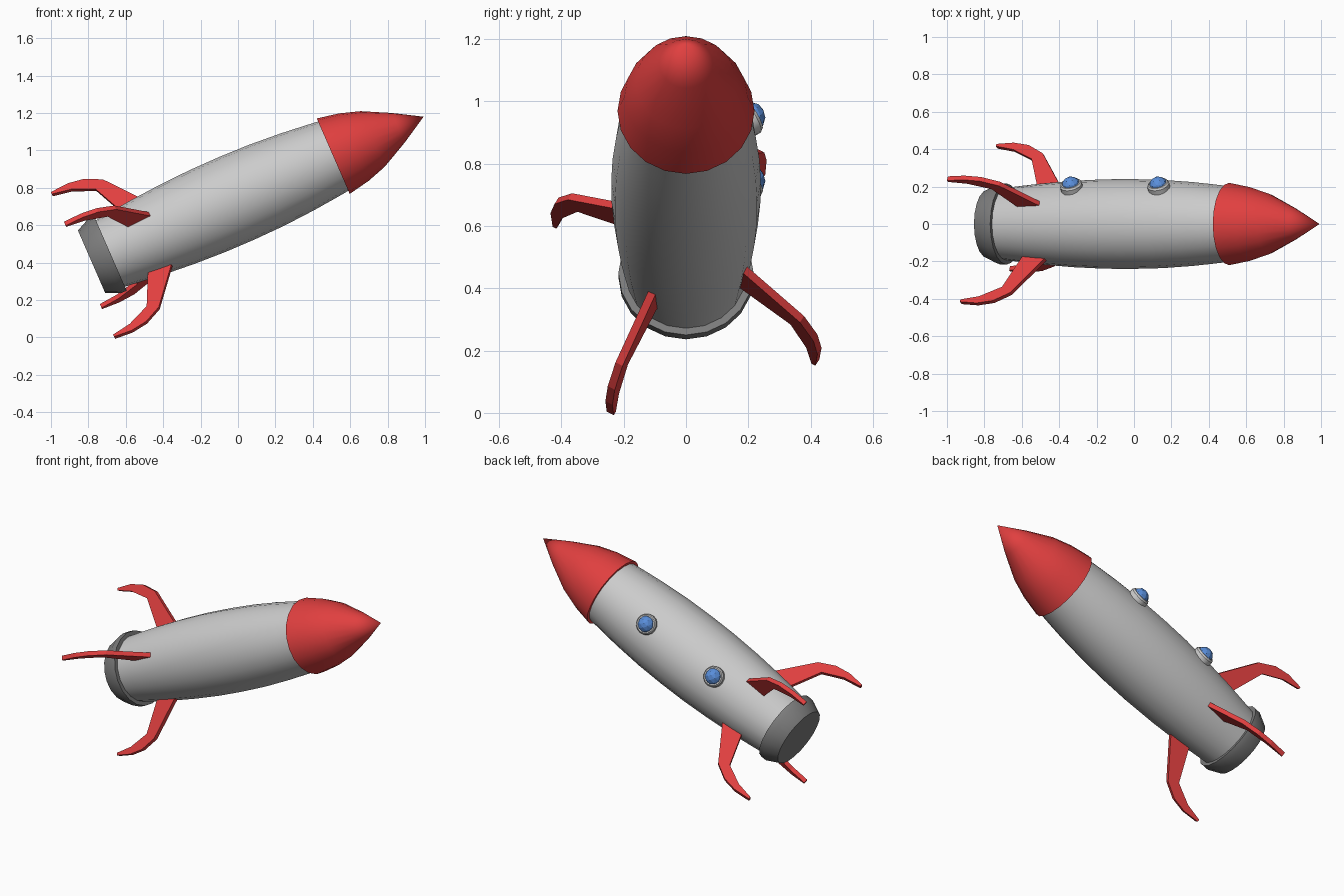
import bpy, bmesh, math
from mathutils import Matrix, Vector

if "Cube" in bpy.data.objects:
    bpy.data.objects.remove(bpy.data.objects["Cube"])

# Rocket frame: local z runs along the hull, local x is world y
A = math.atan2(0.775, 1.775)
c, s = math.cos(A), math.sin(A)
FRAME = Matrix(((0, -s, c, -0.783),
                (1, 0, 0, 0),
                (0, c, s, 0.405),
                (0, 0, 0, 1)))


def material(name, rgb):
    m = bpy.data.materials.new(name)
    m.diffuse_color = (*rgb, 1)
    m.use_nodes = True
    m.node_tree.nodes["Principled BSDF"].inputs["Base Color"].default_value = m.diffuse_color
    return m


RED = material("red", (0.75, 0.05, 0.05))
BLUE = material("blue", (0.1, 0.27, 0.7))
DARK = material("dark_grey", (0.2, 0.2, 0.2))


def finish(bm, name, matrix, mat=None, smooth=True):
    bmesh.ops.recalc_face_normals(bm, faces=bm.faces)
    bm.transform(matrix)
    me = bpy.data.meshes.new(name)
    bm.to_mesh(me)
    bm.free()
    ob = bpy.data.objects.new(name, me)
    bpy.context.collection.objects.link(ob)
    if mat:
        me.materials.append(mat)
    if smooth:
        bpy.ops.object.select_all(action='DESELECT')
        ob.select_set(True)
        bpy.context.view_layer.objects.active = ob
        bpy.ops.object.shade_smooth_by_angle(angle=math.radians(30))
    return ob


def lathe(name, profile, matrix, mat=None, sides=20):
    """Revolve (height, radius) points round local z, closing both ends."""
    bm = bmesh.new()
    rings = []
    for h, r in profile:
        if r == 0:
            rings.append([bm.verts.new((0, 0, h))] * sides)
        else:
            rings.append([bm.verts.new((r * math.cos(t), r * math.sin(t), h))
                          for t in (2 * math.pi * i / sides for i in range(sides))])
    for a, b in zip(rings, rings[1:]):
        for i in range(sides):
            j = (i + 1) % sides
            bm.faces.new(list(dict.fromkeys((a[i], a[j], b[j], b[i]))))
    for end, (h, r) in ((rings[0], profile[0]), (rings[-1], profile[-1])):
        if r:
            bm.faces.new(end)
    return finish(bm, name, matrix, mat)


# Hull, nose and engine ring
lathe("hull", [(0.08, 0.19), (0.2, 0.204), (0.32, 0.217), (0.5, 0.231), (0.68, 0.239),
               (0.85, 0.24), (1.02, 0.236), (1.2, 0.224), (1.32, 0.212), (1.43, 0.2)], FRAME)
lathe("nose_cone", [(1.41, 0.22), (1.53, 0.197), (1.64, 0.162), (1.79, 0.086), (1.937, 0)],
      FRAME, RED)
lathe("engine_ring", [(0, 0.182), (0.075, 0.217), (0.11, 0.217)], FRAME, DARK)

# Four swept fins: outline is (height, radius)
FIN = [(0.40, 0.20), (0.232, 0.43), (0.14, 0.48), (0.05, 0.495), (-0.05, 0.487),
       (-0.05, 0.473), (0.055, 0.453), (0.175, 0.395), (0.26, 0.19)]
for k in range(4):
    bm = bmesh.new()
    face = bm.faces.new([bm.verts.new((r, -0.013, h)) for h, r in FIN])
    ext = bmesh.ops.extrude_face_region(bm, geom=[face])
    bmesh.ops.translate(bm, vec=(0, 0.026, 0),
                        verts=[v for v in ext["geom"] if isinstance(v, bmesh.types.BMVert)])
    turn = Matrix.Rotation(math.radians(60 + 90 * k), 4, 'Z')
    finish(bm, f"fin_{k + 1}", FRAME @ turn, RED, smooth=False)

# Two portholes on the back side: grey rim with a faceted blue glass dome
for k, h in enumerate((0.546, 1.055)):
    place = (FRAME @ Matrix.Rotation(math.radians(33), 4, 'Z')
             @ Matrix.Translation((0, 0, h)) @ Matrix.Rotation(math.pi / 2, 4, 'Y'))
    lathe(f"porthole_rim_{k + 1}", [(0.21, 0.06), (0.25, 0.06), (0.26, 0.053)], place, sides=16)
    bm = bmesh.new()
    bmesh.ops.create_icosphere(bm, subdivisions=2, radius=0.05,
                               matrix=Matrix.Translation((0, 0, 0.245)))
    finish(bm, f"porthole_glass_{k + 1}", place, BLUE, smooth=False)
